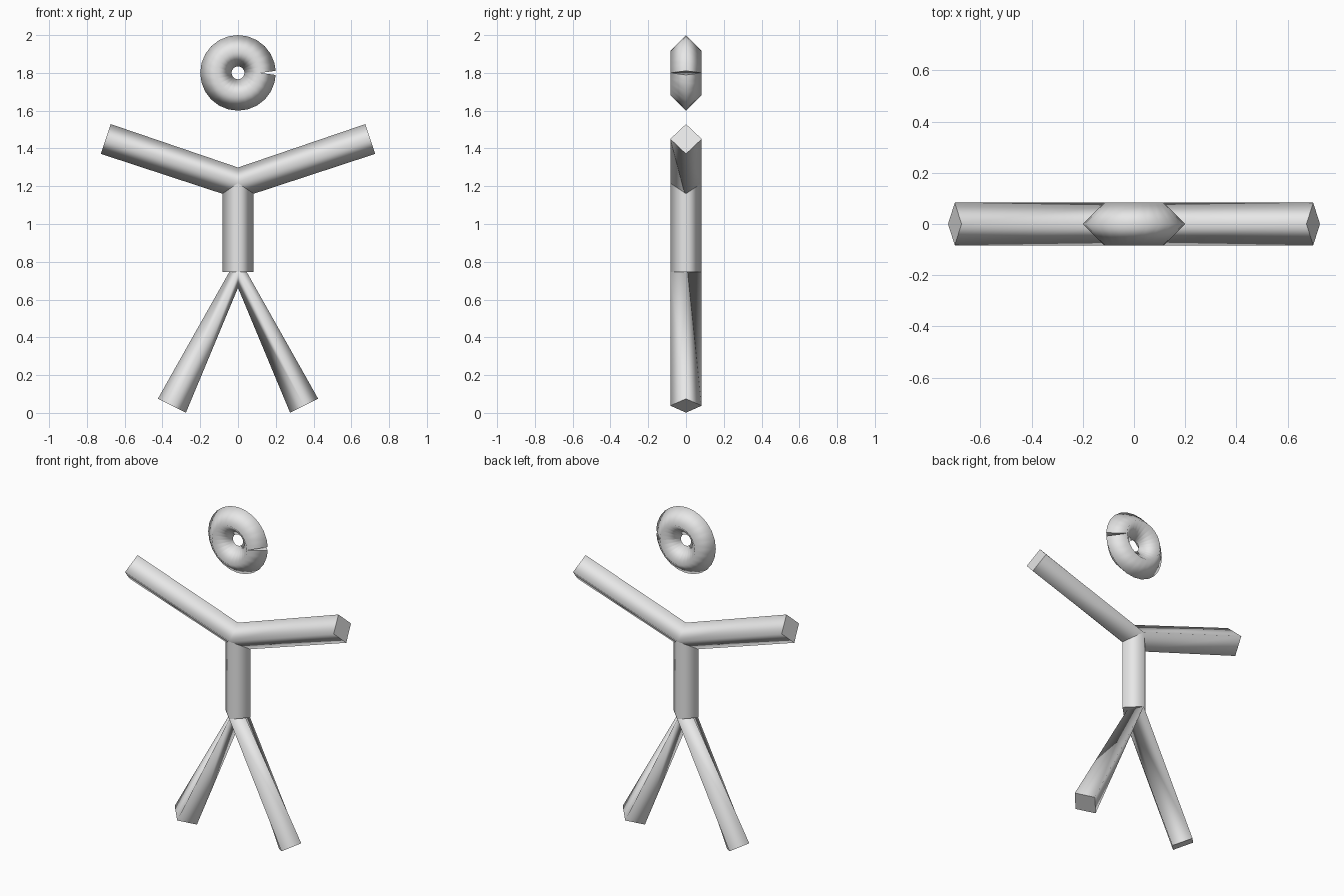
import bpy
import math

if "Cube" in bpy.data.objects:
    bpy.data.objects.remove(bpy.data.objects["Cube"])

RADIUS = 0.083  # half width of every four-sided tube

grey = bpy.data.materials.new("plain_grey")
grey.diffuse_color = (0.8, 0.8, 0.8, 1.0)
grey.use_nodes = True
grey.node_tree.nodes["Principled BSDF"].inputs["Base Color"].default_value = grey.diffuse_color


def tube(name, points):
    """Sweep a diamond section along (x, z) points in the y = 0 plane."""
    curve = bpy.data.curves.new(name, 'CURVE')
    curve.dimensions = '3D'
    curve.fill_mode = 'FULL'
    curve.bevel_depth = RADIUS
    curve.bevel_resolution = 0
    curve.use_fill_caps = True
    spline = curve.splines.new('POLY')
    spline.points.add(len(points) - 1)
    for p, (x, z) in zip(spline.points, points):
        p.co = (x, 0.0, z, 1.0)
    spline.use_smooth = True
    curve.materials.append(grey)
    obj = bpy.data.objects.new(name, curve)
    bpy.context.collection.objects.link(obj)
    bpy.ops.object.select_all(action='DESELECT')
    obj.select_set(True)
    bpy.context.view_layer.objects.active = obj
    bpy.ops.object.convert(target='MESH')


# Limbs: each pair is one bent tube
tube("arms", [(-0.70, 1.45), (0, 1.216), (0.70, 1.45)])
tube("legs", [(-0.35, 0.038), (0, 0.745), (0.35, 0.038)])
tube("torso", [(0, 0.745), (0, 1.216)])

# Head: ring whose two ends meet, leaving a thin slit on the right
STEPS = 24
ring = 0.2 - RADIUS
tube("head_ring", [(ring * math.cos(math.tau * i / STEPS),
                    1.8 + ring * math.sin(math.tau * i / STEPS))
                   for i in range(STEPS + 1)])
